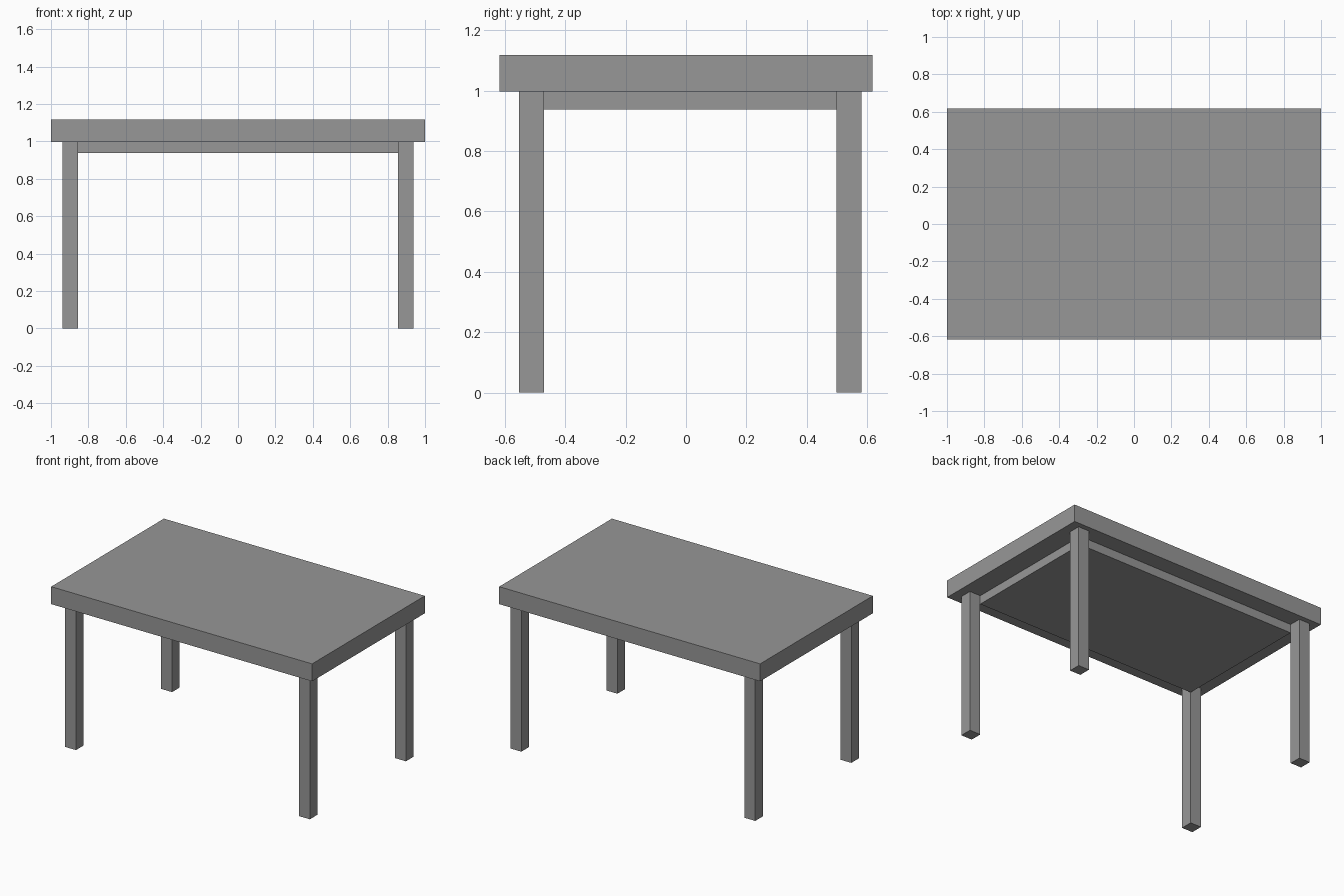
import bpy

if "Cube" in bpy.data.objects:
    bpy.data.objects.remove(bpy.data.objects["Cube"])

# Dark grey finish shared by every part
grey = bpy.data.materials.new("dark_grey")
grey.diffuse_color = (0.31, 0.31, 0.31, 1)
grey.use_nodes = True
grey.node_tree.nodes["Principled BSDF"].inputs["Base Color"].default_value = grey.diffuse_color


def box(name, x0, x1, y0, y1, z0, z1):
    """Axis-aligned box between the given limits."""
    bpy.ops.mesh.primitive_cube_add(
        size=1, location=((x0 + x1) / 2, (y0 + y1) / 2, (z0 + z1) / 2))
    ob = bpy.context.object
    ob.name = name
    ob.scale = (x1 - x0, y1 - y0, z1 - z0)
    bpy.ops.object.transform_apply(location=False, rotation=False, scale=True)
    ob.data.materials.append(grey)
    return ob


# Tabletop slab
box("tabletop", -1, 1, -0.617, 0.617, 0.997, 1.118)

# Shallow block under the top, filling the space between the legs
box("under_frame", -0.855, 0.855, -0.47, 0.498, 0.937, 0.997)

# Four square legs, set slightly towards the back
for row, y0, y1 in (("front", -0.553, -0.47), ("back", 0.499, 0.582)):
    for side, x0, x1 in (("left", -0.938, -0.855), ("right", 0.855, 0.938)):
        box(f"{row}_{side}_leg", x0, x1, y0, y1, 0, 0.997)
